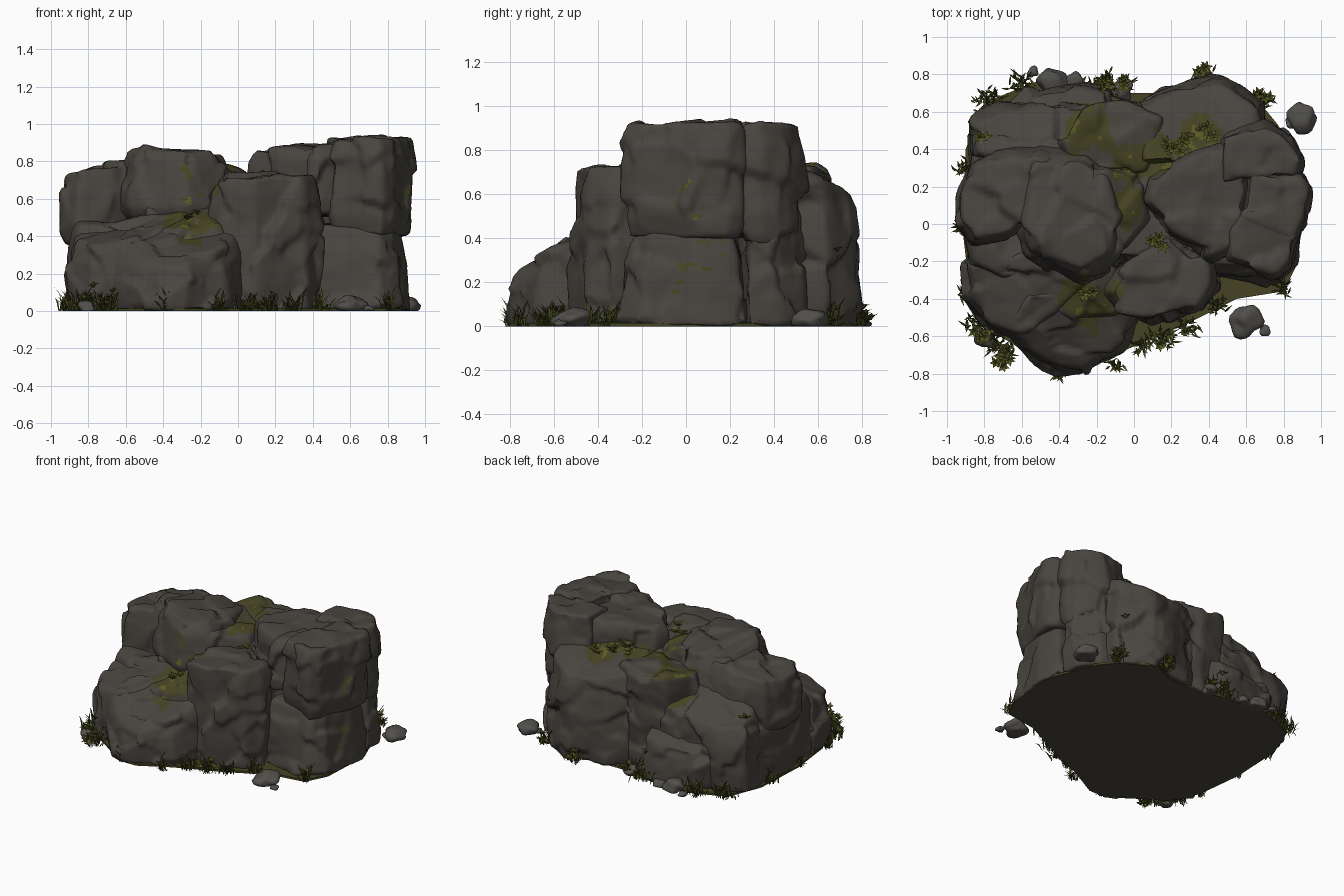
import bpy, bmesh, math, random
from mathutils import Vector, noise

random.seed(4)
cube = bpy.data.objects.get("Cube")
if cube:
    bpy.data.objects.remove(cube)


def material(name, r, g, b):
    m = bpy.data.materials.new(name)
    m.use_nodes = True
    m.diffuse_color = (r, g, b, 1)
    shader = m.node_tree.nodes["Principled BSDF"]
    shader.inputs["Base Color"].default_value = (r, g, b, 1)
    shader.inputs["Roughness"].default_value = 0.9
    return m


STONE = material("dark stone", .066, .058, .049)
MOSS = material("moss", .06, .057, .017)
LIGHT_MOSS = material("light moss", .1, .1, .018)
PEBBLE = material("pale stone", .085, .08, .072)
GRASS = material("grass", .06, .066, .012)
LEAF = material("leaf", .095, .1, .018)

# Moss spots: x, y, radius
MOSS_SPOTS = [(-.25, -.41, .14), (.15, .33, .15), (-.02, .12, .11), (.87, .05, .1),
              (-.25, .5, .13), (.36, .46, .11), (-.05, .3, .1)]


def new_object(name, bm, mats):
    mesh = bpy.data.meshes.new(name)
    bm.to_mesh(mesh)
    bm.free()
    ob = bpy.data.objects.new(name, mesh)
    bpy.context.collection.objects.link(ob)
    for m in mats:
        mesh.materials.append(m)
    return ob


def chip(p, size):
    """Offset that breaks a surface into tilted facets with fine grain."""
    q = p / size
    cell = noise.voronoi(q)[1][0]
    tilt = noise.cell_vector(cell * 7.3) - Vector((.5, .5, .5))
    facet = (q - cell).dot(tilt) * size * .34
    return facet + noise.fractal(p * 5, 1, 2, 4) * .012 - .006


def paint_moss(mesh):
    for f in mesh.polygons:
        c = f.center
        if f.normal.z < .25 or c.z > .79:
            continue
        wobble = noise.noise(c * 11)
        for x, y, r in MOSS_SPOTS:
            d = math.hypot(c.x - x, c.y - y) / r
            if d < 1 + .8 * wobble:
                f.material_index = 2 if d < .7 and noise.noise(c * 20) > .25 else 1


def rock(name, outline, z0, z1, tilt=(0, 0), foot=1.0, top=.86):
    """Boulder: hull of a foot, belly and top ring, remeshed and chipped."""
    cx = sum(p[0] for p in outline) / len(outline)
    cy = sum(p[1] for p in outline) / len(outline)
    bm = bmesh.new()
    shoulder = min(.99, top + .12)
    for height, scale, lean in ((0, foot, 0), (.2, 1, 0), (.78, shoulder, .8), (1, top, 1)):
        for x, y in outline:
            dx, dy = (x - cx) * scale, (y - cy) * scale
            z = z0 + (z1 - z0) * height + lean * (tilt[0] * dx + tilt[1] * dy)
            bm.verts.new((cx + dx, cy + dy, max(z, z0)))
    bmesh.ops.convex_hull(bm, input=bm.verts)
    bmesh.ops.delete(bm, geom=[v for v in bm.verts if not v.link_faces], context='VERTS')
    bmesh.ops.recalc_face_normals(bm, faces=bm.faces)
    ob = new_object(name, bm, [])
    remesh = ob.modifiers.new("remesh", 'REMESH')
    remesh.mode = 'VOXEL'
    remesh.voxel_size = .02
    soften = ob.modifiers.new("soften", 'SMOOTH')
    soften.iterations = 5
    graph = bpy.context.evaluated_depsgraph_get()
    mesh = bpy.data.meshes.new_from_object(ob.evaluated_get(graph))
    ob.modifiers.clear()
    ob.data = mesh

    bm = bmesh.new()
    bm.from_mesh(mesh)
    bm.normal_update()
    moved = [v.co + v.normal * chip(v.co, .24) for v in bm.verts]
    for v, co in zip(bm.verts, moved):
        v.co = co
    bmesh.ops.smooth_vert(bm, verts=bm.verts, factor=.5,
                          use_axis_x=True, use_axis_y=True, use_axis_z=True)
    for v in bm.verts:
        v.co.z = max(v.co.z, .004)
    bm.to_mesh(mesh)
    bm.free()
    mesh.materials.clear()
    for m in (STONE, MOSS, LIGHT_MOSS):
        mesh.materials.append(m)
    paint_moss(mesh)
    mesh.shade_smooth()
    return ob


# Hidden middle that closes gaps between the boulders
rock("core", [(-.5, -.25), (.35, -.2), (.5, .4), (-.4, .4)], 0, .69)

# Left side: cap with a sloping flank, and a shoulder, resting on a base
rock("left_cap", [(-.64, -.05), (-.59, -.18), (-.27, -.33), (-.08, -.2),
                  (-.02, .03), (-.08, .3), (-.25, .42), (-.6, .4)], .48, .85, (-.04, -.1), .87, .78)
rock("left_cap_flank", [(-.25, -.28), (-.03, -.15), (.1, .03), (.02, .28), (-.25, .36)],
     .45, .79, (-.32, 0), .9, .88)
rock("left_shoulder", [(-.95, 0), (-.86, -.11), (-.66, -.08), (-.5, .05),
                       (-.4, .38), (-.65, .41), (-.88, .33), (-.96, .15)], .36, .77, (.18, 0), .88)
rock("left_base", [(-.91, .1), (-.89, -.25), (-.7, -.35), (-.3, -.2),
                   (-.2, .3), (-.5, .6), (-.86, .5)], 0, .47, foot=1.03)

# Front: sloping boulders, mossy ledge and upright block
rock("front_boulder", [(-.72, -.55), (-.56, -.71), (-.42, -.8), (-.28, -.81),
                       (-.05, -.69), (.05, -.45), (-.2, -.3), (-.6, -.35)], 0, .36, (0, .58))
rock("front_left_boulder", [(-.92, -.2), (-.91, -.4), (-.81, -.55), (-.6, -.63),
                            (-.4, -.5), (-.2, -.3), (-.5, -.1)], 0, .43, (.22, .28))
rock("front_ledge", [(-.52, -.45), (-.3, -.54), (-.06, -.5), (0, -.3),
                     (-.3, -.1), (-.55, -.2)], .05, .49, (.14, .3))
rock("front_block", [(-.16, -.36), (-.1, -.47), (.1, -.52), (.36, -.45),
                     (.44, -.33), (.42, -.2), (.2, -.05), (0, -.13)], 0, .725, foot=1.08, top=.9)

# Right side: overhanging cap blocks on a narrower base
rock("right_cap_inner", [(.04, .12), (.2, -.07), (.42, -.21), (.56, -.15),
                         (.65, .2), (.53, .48), (.3, .38), (.1, .26)], .52, .885, (.1, 0))
rock("right_cap_front", [(.48, -.04), (.49, -.2), (.77, -.3), (.85, -.22),
                         (.9, 0), (.8, .12), (.6, .1)], .4, .925, foot=.84, top=.88)
rock("right_cap_outer", [(.55, 0), (.85, -.12), (.93, .05), (.94, .19),
                         (.89, .27), (.6, .3)], .4, .93, foot=.85, top=.9)
rock("right_cap_back", [(.45, .2), (.88, .25), (.9, .34), (.82, .47),
                        (.7, .55), (.45, .47)], .38, .93, foot=.86, top=.9)
rock("right_base", [(.33, -.27), (.76, -.3), (.87, -.2), (.91, .08),
                    (.88, .26), (.4, .3)], 0, .46, foot=1.1, top=.78)
rock("right_base_back", [(.4, .2), (.88, .28), (.85, .43), (.75, .54), (.4, .6)],
     0, .5, foot=1.05, top=.82)

# Back: ridge stepping down to the corner
rock("back_ridge", [(0, .3), (.5, .3), (.71, .48), (.69, .64), (.47, .8),
                    (.15, .73), (0, .63)], 0, .69, (0, -.35), .97)
rock("back_middle", [(-.36, .25), (.1, .25), (.2, .58), (-.05, .67),
                     (-.28, .63), (-.42, .45)], 0, .73, (0, .03))
rock("back_corner", [(-.88, .35), (-.89, .55), (-.7, .63), (-.4, .66),
                     (-.2, .64), (-.3, .28)], 0, .54, (.15, -.5))
rock("back_foot", [(-.75, .5), (-.3, .5), (-.1, .6), (-.12, .72),
                   (-.3, .75), (-.58, .73)], 0, .34, (.05, -.6))

# Mossy ground pad with a stone underside
bm = bmesh.new()
pad = [(-.88, -.35), (-.77, -.57), (-.65, -.64), (-.42, -.8), (-.28, -.8), (-.06, -.68),
       (.27, -.54), (.55, -.4), (.8, -.36), (.88, -.2), (.9, .2), (.77, .53), (.68, .64),
       (.45, .78), (.28, .7), (-.02, .7), (-.15, .74), (-.5, .77), (-.8, .65), (-.9, .4), (-.92, 0)]
face = bm.faces.new([bm.verts.new((x, y, 0)) for x, y in pad])
rim = bmesh.ops.extrude_face_region(bm, geom=[face])
bmesh.ops.translate(bm, vec=(0, 0, .015), verts=[g for g in rim["geom"] if isinstance(g, bmesh.types.BMVert)])
bmesh.ops.recalc_face_normals(bm, faces=bm.faces)
for f in bm.faces:
    f.material_index = 1 if f.normal.z < -.5 else 0
new_object("ground_pad", bm, [MOSS, STONE])

# Loose stones around the foot
for x, y, r in [(.9, .57, .08), (.84, .54, .03), (.6, -.52, .08), (.7, -.57, .03),
                (-.8, -.62, .05), (-.45, .76, .08), (-.31, .77, .045), (-.06, .72, .055),
                (-.54, .81, .03)]:
    bm = bmesh.new()
    bmesh.ops.create_icosphere(bm, subdivisions=3, radius=r)
    for v in bm.verts:
        v.co *= 1 + .6 * noise.noise(v.co / r * .9 + Vector((x, y, 0)) * 9)
        v.co.z = max(v.co.z * .6 + r * .4, 0)
        v.co += Vector((x, y, 0))
    stone = new_object("loose_stone", bm, [PEBBLE])
    stone.data.shade_smooth()


def blade(bm, base, heading, length, width, rise):
    """Bent blade: a strip that narrows to a point."""
    out = Vector((math.cos(heading), math.sin(heading), 0))
    side = Vector((-out.y, out.x, 0)) * width
    up = Vector((0, 0, 1))
    mid = base + out * length * .4 + up * length * rise * .7
    tip = base + out * length + up * length * rise
    a, b, c, d, e = [bm.verts.new(p) for p in
                     (base - side * .5, base + side * .5, mid + side, mid - side, tip)]
    bm.faces.new((a, b, c, d))
    bm.faces.new((d, c, e))


# Grass tufts along the foot: x, y, spread
for x, y, spread in [(-.84, -.54, .07), (-.74, -.64, .07), (-.69, -.7, .05), (-.92, -.02, .03),
                     (-.9, .3, .05), (-.77, .66, .08), (-.6, .74, .08), (-.18, .74, .09),
                     (-.06, .74, .05), (.69, .66, .06), (.36, .79, .05), (.8, -.35, .04),
                     (.45, -.43, .05), (.28, -.55, .06), (.16, -.6, .07), (.03, -.65, .05),
                     (-.1, -.76, .035), (-.4, -.8, .03), (-.9, -.38, .04)]:
    bm = bmesh.new()
    for i in range(int(spread * 650)):
        root = Vector((x + random.gauss(0, spread * .45), y + random.gauss(0, spread * .35), 0))
        blade(bm, root, random.uniform(0, math.tau), random.uniform(.03, .06),
              .006, random.uniform(.6, 2.4))
    new_object("grass_tuft", bm, [GRASS])

# Leafy plants, dropped onto the rock below them
bpy.context.view_layer.update()
graph = bpy.context.evaluated_depsgraph_get()
for x, y, count in [(.12, -.1, 6), (.2, .41, 6), (.28, .45, 7), (.38, .49, 5), (-.24, -.36, 5),
                    (-.8, .46, 3), (-.7, -.71, 9), (-.8, -.6, 7), (.36, .82, 7), (-.15, .75, 6),
                    (-.05, .76, 4), (.68, .68, 4), (.15, -.63, 4)]:
    bm = bmesh.new()
    for i in range(count):
        px, py = x + random.gauss(0, .027), y + random.gauss(0, .02)
        hit, spot, *rest = bpy.context.scene.ray_cast(graph, (px, py, 3), (0, 0, -1))
        z = spot.z if hit else .03
        turn = random.uniform(0, 1)
        for k in range(6):
            blade(bm, Vector((px, py, z)), turn + k * math.tau / 6,
                  random.uniform(.03, .042), .01, random.uniform(.3, .9))
    new_object("leafy_plant", bm, [LEAF])
